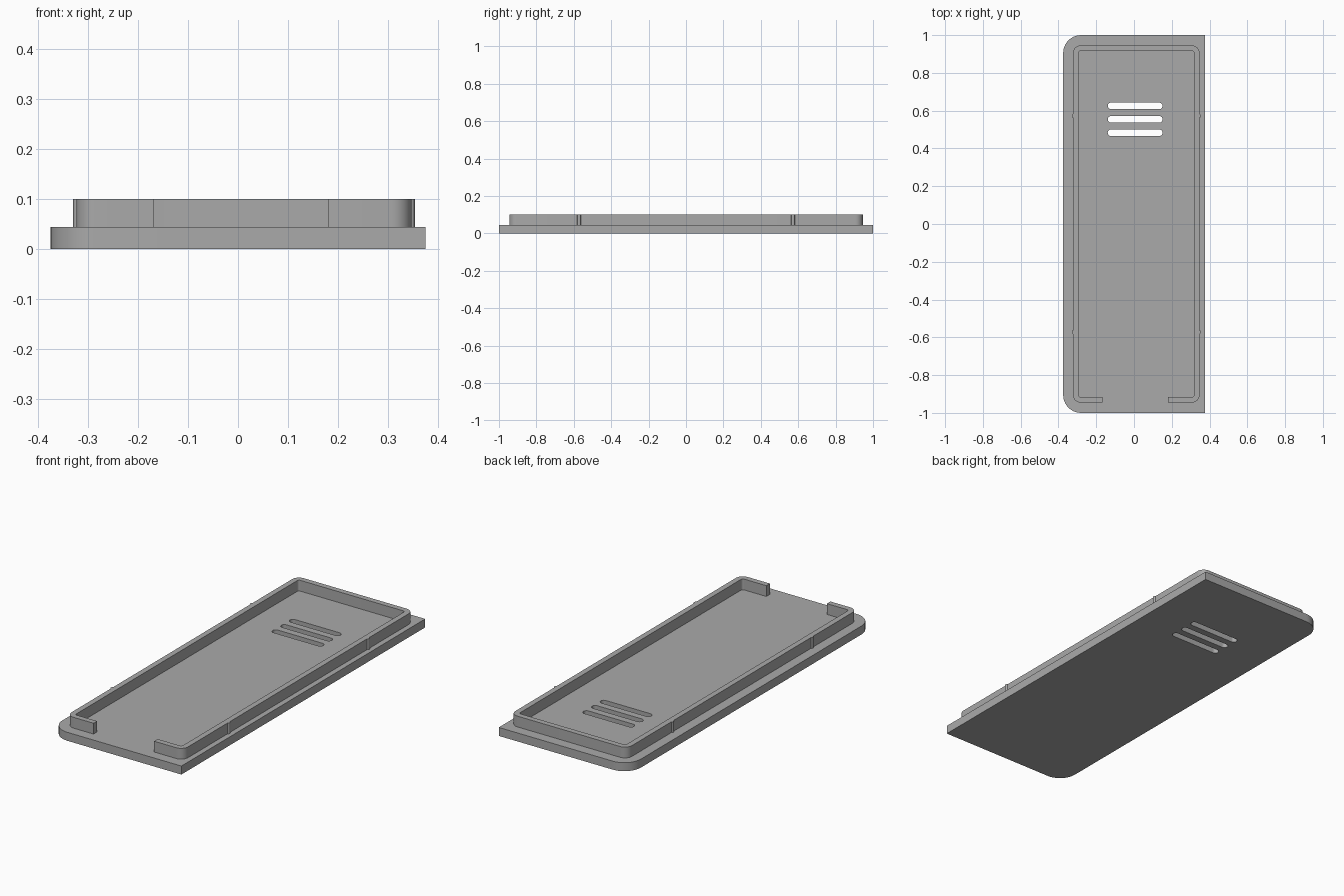
import bpy
import bmesh
from math import sin, cos, pi, radians
from mathutils import Vector

cube = bpy.data.objects.get("Cube")
if cube:
    bpy.data.objects.remove(cube)

# Single grey plastic
grey = bpy.data.materials.new("grey plastic")
grey.use_nodes = True
colour = (0.4, 0.4, 0.4, 1)
grey.diffuse_color = colour
grey.node_tree.nodes["Principled BSDF"].inputs["Base Color"].default_value = colour

BASE_TOP, RIM_TOP = 0.044, 0.1


def rounded(corners, steps=10):
    """Outline of a right-angled polygon given as (x, y, corner radius)."""
    points = []
    for i, (x, y, r) in enumerate(corners):
        p = Vector((x, y, 0))
        if r == 0:
            points.append(p)
            continue
        before = Vector((*corners[i - 1][:2], 0))
        after = Vector((*corners[(i + 1) % len(corners)][:2], 0))
        a, b = (before - p).normalized(), (after - p).normalized()
        centre = p + (a + b) * r
        for k in range(steps + 1):
            t = pi / 2 * k / steps
            points.append(centre - b * r * cos(t) - a * r * sin(t))
    return points


def box(x0, x1, y0, y1, left_r, right_r):
    return rounded([(x0, y0, left_r), (x1, y0, right_r),
                    (x1, y1, right_r), (x0, y1, left_r)])


def slab(name, outlines, z0, z1):
    """Solid between two heights; outlines after the first are holes."""
    bm = bmesh.new()
    for outline in outlines:
        verts = [bm.verts.new((p.x, p.y, z0)) for p in outline]
        for i, v in enumerate(verts):
            bm.edges.new((verts[i - 1], v))
    bmesh.ops.remove_doubles(bm, verts=bm.verts[:], dist=0.0001)
    bmesh.ops.triangle_fill(bm, edges=bm.edges[:], use_beauty=True, use_dissolve=False)
    top = bmesh.ops.extrude_face_region(bm, geom=bm.faces[:])["geom"]
    bmesh.ops.translate(bm, vec=(0, 0, z1 - z0),
                        verts=[g for g in top if isinstance(g, bmesh.types.BMVert)])
    bmesh.ops.recalc_face_normals(bm, faces=bm.faces[:])
    mesh = bpy.data.meshes.new(name)
    bm.to_mesh(mesh)
    bm.free()
    mesh.materials.append(grey)
    obj = bpy.data.objects.new(name, mesh)
    bpy.context.collection.objects.link(obj)
    bpy.ops.object.select_all(action='DESELECT')
    obj.select_set(True)
    bpy.context.view_layer.objects.active = obj
    bpy.ops.object.shade_smooth_by_angle(angle=radians(30))
    return obj


# Base plate: two rounded corners on one side, three vent slots cut through
slots = [box(-0.139, 0.151, y - 0.0175, y + 0.0175, 0.0175, 0.0175)
         for y in (0.483, 0.554, 0.625)]
slab("base_plate", [box(-0.375, 0.375, -1, 1, 0.095, 0)] + slots, 0, BASE_TOP)

# Raised rim with a gap in the front wall
L, R, F, B, T = -0.323, 0.347, -0.945, 0.945, 0.029
GAP_L, GAP_R = -0.168, 0.18
RO, RI = 0.04, 0.011
rim = [(GAP_L, F, 0), (L, F, RO), (L, B, RO), (R, B, RO), (R, F, RO), (GAP_R, F, 0),
       (GAP_R, F + T, 0), (R - T, F + T, RI), (R - T, B - T, RI),
       (L + T, B - T, RI), (L + T, F + T, RI), (GAP_L, F + T, 0)]
slab("rim", [rounded(rim)], BASE_TOP, RIM_TOP)

# Small vertical snap ribs on the outside of both long walls
for side, wall, out in (("right", L, -1), ("left", R, 1)):
    for place, y in (("front", -0.572), ("back", 0.572)):
        arc = [Vector((wall + out * (0.0065 * sin(pi * k / 10)),
                       y - 0.0095 * cos(pi * k / 10), 0)) for k in range(11)]
        slab(f"snap_rib_{place}_{side}", [arc], BASE_TOP, RIM_TOP)
